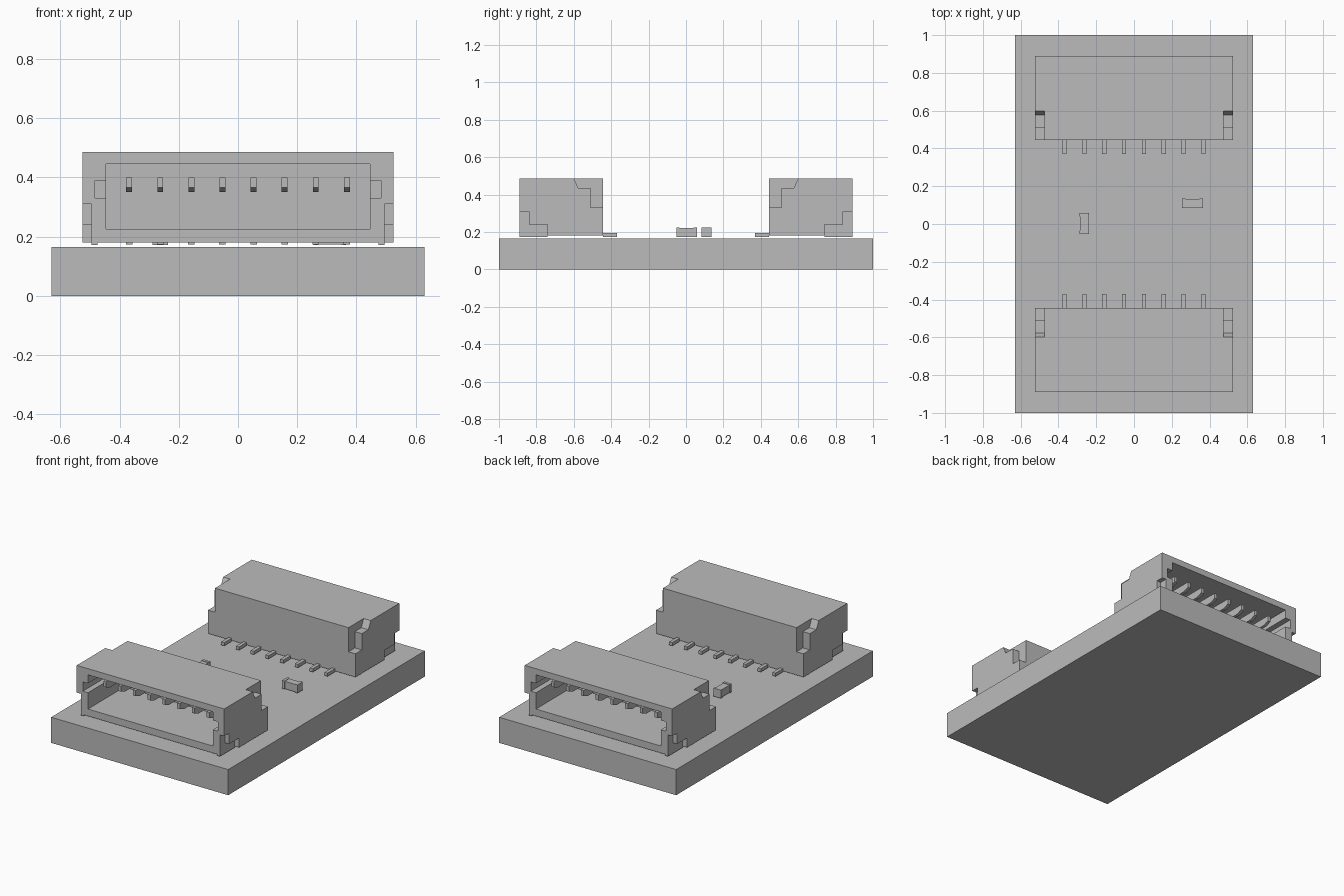
import bpy, bmesh, math

if "Cube" in bpy.data.objects:
    bpy.data.objects.remove(bpy.data.objects["Cube"], do_unlink=True)

grey = bpy.data.materials.new("plain grey")
grey.use_nodes = True
grey.diffuse_color = (0.5, 0.5, 0.5, 1)
grey.node_tree.nodes["Principled BSDF"].inputs["Base Color"].default_value = (0.5, 0.5, 0.5, 1)


def prism(name, profile, x0, x1):
    """Extrude a (y, z) outline from x0 to x1."""
    bm = bmesh.new()
    face = bm.faces.new([bm.verts.new((x0, y, z)) for y, z in profile])
    res = bmesh.ops.extrude_face_region(bm, geom=[face])
    verts = [g for g in res["geom"] if isinstance(g, bmesh.types.BMVert)]
    bmesh.ops.translate(bm, verts=verts, vec=(x1 - x0, 0, 0))
    bmesh.ops.recalc_face_normals(bm, faces=bm.faces)
    mesh = bpy.data.meshes.new(name)
    bm.to_mesh(mesh)
    bm.free()
    mesh.materials.append(grey)
    ob = bpy.data.objects.new(name, mesh)
    bpy.context.collection.objects.link(ob)
    return ob


def box(name, x0, x1, y0, y1, z0, z1):
    return prism(name, [(y0, z0), (y1, z0), (y1, z1), (y0, z1)], x0, x1)


def cut(target, cutter):
    cutter.hide_render = True
    mod = target.modifiers.new("cut", 'BOOLEAN')
    mod.operation = 'DIFFERENCE'
    mod.solver = 'EXACT'
    mod.object = cutter
    bpy.context.view_layer.objects.active = target
    bpy.ops.object.modifier_apply(modifier=mod.name)
    bpy.data.objects.remove(cutter, do_unlink=True)


# Circuit board
box("board", -0.63, 0.63, -1, 1, 0, 0.165)

# Connector housing: hollow shell opening outward
housing = box("front_housing", -0.525, 0.525, -0.89, -0.445, 0.18, 0.485)
cut(housing, box("cavity", -0.445, 0.445, -0.95, -0.52, 0.225, 0.445))
cut(housing, box("key_slot", -0.482, 0.482, -0.95, -0.61, 0.33, 0.39))

# Stepped recesses on both sides of the housing
upper = [(-0.604, 0.495), (-0.576, 0.435), (-0.51, 0.435), (-0.51, 0.33),
         (-0.40, 0.33), (-0.40, 0.495)]
lower = [(-0.95, 0.31), (-0.84, 0.31), (-0.84, 0.24), (-0.74, 0.24),
         (-0.74, 0.15), (-0.95, 0.15)]
for s in (-1, 1):
    cut(housing, prism("upper_recess", upper, s * 0.475, s * 0.6))
    cut(housing, prism("lower_recess", lower, s * 0.495, s * 0.6))

parts = [housing]

# Anchor feet under the housing
for side, s in (("left", 1), ("right", -1)):
    x0, x1 = sorted((s * 0.475, s * 0.495))
    parts.append(box("front_anchor_foot_" + side, x0, x1, -0.89, -0.74, 0.172, 0.18))

# Contact pins in the cavity and solder leads behind it
for i in range(8):
    x = (i - 3.5) * 0.105
    pin = [(-0.83, 0.365), (-0.79, 0.35), (-0.52, 0.35), (-0.52, 0.40), (-0.83, 0.40)]
    parts.append(prism("front_pin_%d" % (i + 1), pin, x - 0.01, x + 0.01))
    parts.append(box("front_lead_%d" % (i + 1), x - 0.011, x + 0.011,
                     -0.445, -0.37, 0.174, 0.195))

# Matching connector turned to face the back
for ob in parts:
    twin = ob.copy()
    twin.name = ob.name.replace("front", "back")
    twin.rotation_euler.z = math.pi
    bpy.context.collection.objects.link(twin)


# Chip components with end caps
def chip(name, x, y, turn):
    pieces = [box(name + "_body", -0.038, 0.038, -0.023, 0.023, 0.174, 0.222)]
    for n, a, b in (("a", -0.055, -0.038), ("b", 0.038, 0.055)):
        pieces.append(box(name + "_cap_" + n, a, b, -0.026, 0.026, 0.172, 0.225))
    for ob in pieces:
        ob.location = (x, y, 0)
        ob.rotation_euler.z = turn


chip("right_chip", -0.263, 0.003, math.pi / 2)
chip("left_chip", 0.31, 0.11, 0)
